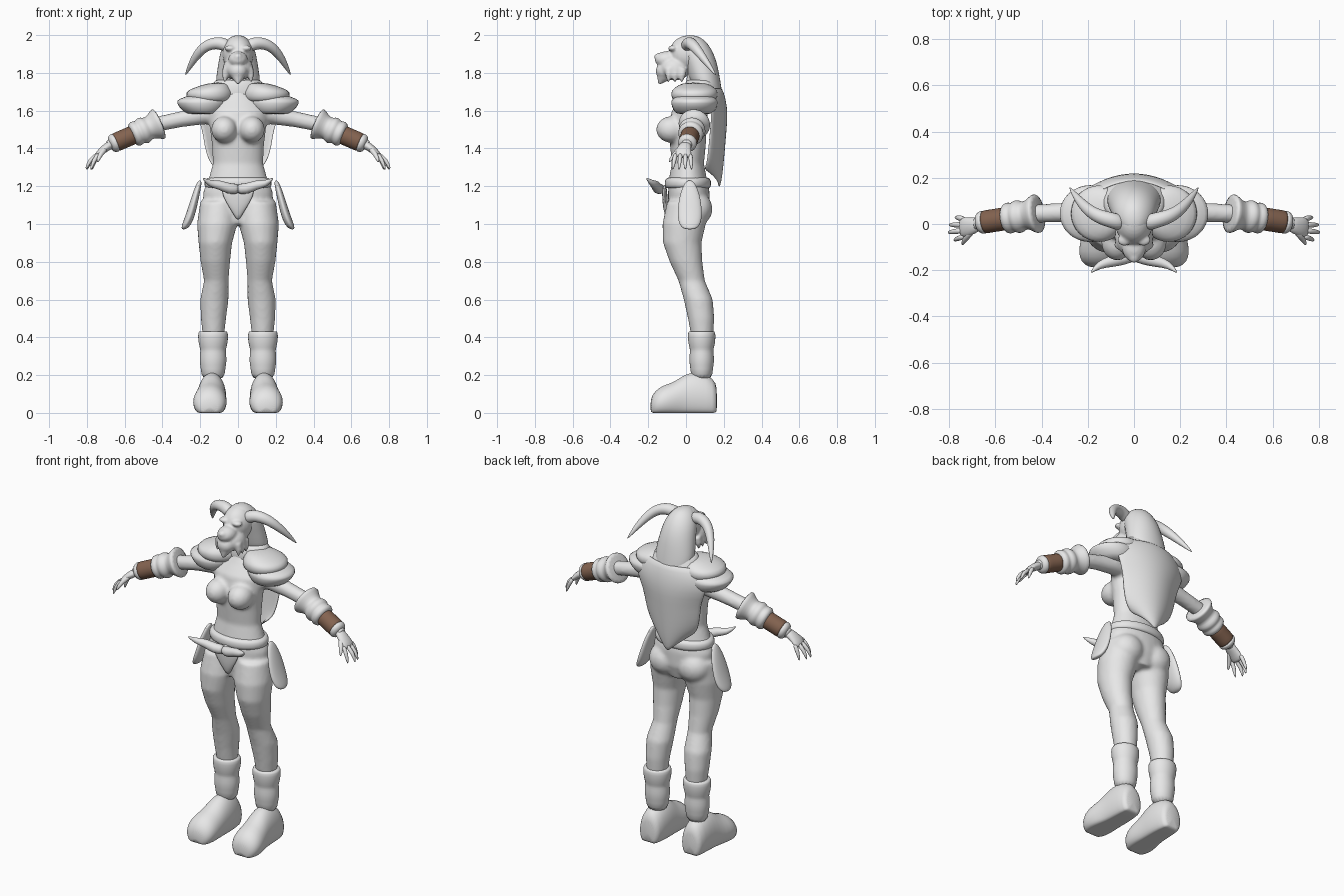
import bpy, bmesh, math
from mathutils import Vector, Matrix

default = bpy.data.objects.get("Cube")
if default:
    bpy.data.objects.remove(default, do_unlink=True)

X, Y, Z = Vector((1, 0, 0)), Vector((0, 1, 0)), Vector((0, 0, 1))


def make_material(name, colour):
    mat = bpy.data.materials.new(name)
    mat.use_nodes = True
    mat.diffuse_color = colour
    shader = next(n for n in mat.node_tree.nodes if n.type == 'BSDF_PRINCIPLED')
    shader.inputs["Base Color"].default_value = colour
    return mat


GREY = make_material("pale grey", (.8, .8, .8, 1))
BROWN = make_material("leather brown", (.23, .125, .08, 1))


def loft(bm, sections, axis=None, sides=16):
    """Skin elliptical rings (x, y, z, radius a, radius b); without an axis they follow the path."""
    centres = [Vector(s[:3]) for s in sections]
    rings = []
    for i, (centre, section) in enumerate(zip(centres, sections)):
        after = centres[min(i + 1, len(centres) - 1)]
        before = centres[max(i - 1, 0)]
        along = axis or (after - before).normalized()
        ref = X if axis else Y
        u = (ref - along * ref.dot(along)).normalized()
        v = along.cross(u)
        ring = []
        for k in range(sides):
            t = math.tau * k / sides
            ring.append(bm.verts.new(centre + u * section[3] * math.cos(t) + v * section[4] * math.sin(t)))
        rings.append(ring)
    for low, high in zip(rings, rings[1:]):
        for k in range(sides):
            j = (k + 1) % sides
            bm.faces.new((low[k], low[j], high[j], high[k]))
    bm.faces.new(rings[0][::-1])
    bm.faces.new(rings[-1])


def tube(bm, points, radii, sides=12):
    loft(bm, [(*p, r, r) for p, r in zip(points, radii)], sides=sides)


def ball(bm, centre, radii):
    matrix = Matrix.Translation(centre) @ Matrix.Diagonal((*radii, 1))
    bmesh.ops.create_uvsphere(bm, u_segments=24, v_segments=16, radius=1, matrix=matrix)


def finish(name, bm, mat=GREY, mirror=False, voxel=0, subsurf=1, thick=0):
    bmesh.ops.recalc_face_normals(bm, faces=bm.faces[:])
    mesh = bpy.data.meshes.new(name)
    bm.to_mesh(mesh)
    bm.free()
    mesh.materials.append(mat)
    mesh.shade_smooth()
    obj = bpy.data.objects.new(name, mesh)
    bpy.context.collection.objects.link(obj)
    if mirror:
        obj.modifiers.new("mirror", 'MIRROR').use_mirror_merge = False
    if thick:
        solid = obj.modifiers.new("thickness", 'SOLIDIFY')
        solid.thickness, solid.offset = thick, 0
    if voxel:
        remesh = obj.modifiers.new("blend", 'REMESH')
        remesh.mode, remesh.voxel_size, remesh.use_smooth_shade = 'VOXEL', voxel, True
        relax = obj.modifiers.new("relax", 'SMOOTH')
        relax.factor, relax.iterations = .5, 5
    elif subsurf:
        sub = obj.modifiers.new("round", 'SUBSURF')
        sub.levels = sub.render_levels = subsurf
    return obj


def simple(name, sections, axis=None, **options):
    bm = bmesh.new()
    loft(bm, sections, axis)
    return finish(name, bm, **options)


def arm_at(x):
    """Point on the forearm axis."""
    d = x - .42
    return (x, .045 - .16 * d, 1.53 - .43 * d)


# Body: torso, bust, seat, legs and arms blended into one skin
body = bmesh.new()
torso = [(1, .1, .01, .09), (1.08, .185, .015, .11), (1.17, .185, .015, .11),
         (1.24, .155, .01, .1), (1.32, .133, .01, .085), (1.42, .138, .01, .095),
         (1.52, .15, .01, .1), (1.6, .16, .02, .095), (1.66, .12, .04, .07),
         (1.7, .06, .05, .055), (1.84, .05, .06, .05)]
loft(body, [(0, y, z, a, b) for z, a, y, b in torso], Z, 32)
ball(body, (.073, -.078, 1.5), (.069, .08, .07))
ball(body, (.095, .055, 1.08), (.095, .085, .09))
loft(body, [(.1, .01, 1.12, .1, .11), (.11, -.01, 1, .107, .115), (.12, -.02, .9, .089, .102),
            (.12, 0, .8, .078, .087), (.115, .03, .7, .065, .07), (.125, .065, .6, .075, .077),
            (.13, .08, .5, .067, .07), (.13, .085, .42, .058, .06), (.13, .085, .3, .05, .05)], Z, 24)
tube(body, [(.12, .04, 1.59), (.2, .05, 1.575), (.3, .05, 1.555), arm_at(.42), arm_at(.55), arm_at(.69)],
     [.06, .05, .042, .04, .037, .03], 20)
finish("body", body, mirror=True, voxel=.011)

# Hands with four fingers and a thumb
hand = bmesh.new()
loft(hand, [(*arm_at(.66), .028, .025), (.7, -.01, 1.405, .037, .022),
            (.735, -.014, 1.375, .045, .018), (.755, -.015, 1.35, .04, .012)])
for i, reach in enumerate((.775, .8, .805, .78)):
    y = .022 - .025 * i
    tube(hand, [(.735, y, 1.375), (reach - .015, y * 1.2, 1.335), (reach, y * 1.35, 1.285)], [.013, .012, .005])
tube(hand, [(.695, -.02, 1.405), (.73, -.062, 1.37), (.745, -.092, 1.325)], [.018, .014, .006])
finish("hand", hand, mirror=True)

# Arm guards: flared upper guard, leather band, wrist cuff
guard = [(.41, .086), (.425, .09), (.45, .07), (.475, .058), (.49, .073), (.51, .074),
         (.522, .062), (.535, .07), (.553, .068), (.565, .048)]
simple("arm_guard", [(*arm_at(x), r, r) for x, r in guard], mirror=True)
simple("wrist_band", [(*arm_at(x), .051, .051) for x in (.555, .56, .6, .645, .65)], mirror=True, mat=BROWN)
simple("wrist_cuff", [(*arm_at(x), r, r) for x, r in ((.642, .045), (.65, .053), (.665, .05), (.68, .035))],
       mirror=True)

# Boots: folded shaft and rounded foot flattened on the ground
shaft = [(.17, .062), (.24, .066), (.27, .074), (.32, .07), (.335, .068), (.36, .077), (.41, .083),
         (.435, .077), (.43, .06)]
simple("boot_shaft", [(.132, .083, z, r, r * .92) for z, r in shaft], Z, mirror=True)
foot = bmesh.new()
for_foot = [(.165, .14, .13, .05), (.15, .14, .18, .066), (.06, .137, .22, .077), (-.01, .14, .2, .077),
            (-.06, .145, .16, .085), (-.12, .15, .145, .092), (-.165, .15, .115, .08), (-.19, .15, .07, .045)]
loft(foot, [(x, y, top * .4, a, top * .62) for y, x, top, a in for_foot], Y, 24)
for vert in foot.verts:
    vert.co.z = max(vert.co.z, 0)
finish("boot_foot", foot, mirror=True)

# Head: skull, muzzle, brows, jaw and pointed beard
head = bmesh.new()
ball(head, (0, .01, 1.9), (.083, .1, .098))
ball(head, (0, -.06, 1.825), (.08, .085, .065))
ball(head, (0, -.1, 1.87), (.052, .065, .045))
ball(head, (0, -.145, 1.885), (.024, .024, .02))
ball(head, (.042, -.07, 1.93), (.03, .025, .016))
ball(head, (0, -.115, 1.81), (.05, .045, .045))
tube(head, [(0, -.1, 1.82), (0, -.125, 1.775), (0, -.142, 1.74)], [.045, .034, .006])
for i in range(3):
    y = -.02 - .035 * i
    tube(head, [(.058, y, 1.82), (.068, y, 1.785), (.07, y - .005, 1.75)], [.025, .018, .005])
finish("head", head, mirror=True, voxel=.007)

# Mane covering the back of the head, ending in a point
mane = [(1.61, .01, .19, .015), (1.66, .085, .155, .04), (1.72, .122, .11, .08), (1.78, .118, .095, .085),
        (1.86, .105, .075, .09), (1.93, .092, .045, .092), (1.98, .06, .025, .07), (2, .02, .02, .03)]
simple("mane", [(0, y, z, a, b) for z, a, y, b in mane], Z)

# Horns sweeping out, back and down
horn = bmesh.new()
tube(horn, [(.045, 0, 1.935), (.09, .015, 1.96), (.15, .03, 1.955), (.2, .06, 1.92), (.245, .11, 1.855),
            (.28, .16, 1.785)], [.035, .036, .032, .027, .018, .003])
finish("horn", horn, mirror=True, subsurf=2)

# Layered shoulder plates
upper = [(1.645, .14, .09, .095), (1.655, .15, .122, .122), (1.7, .152, .132, .13), (1.72, .14, .1, .11),
         (1.75, .1, .05, .065)]
lower = [(1.58, .18, .08, .085), (1.59, .185, .105, .11), (1.645, .19, .145, .132), (1.66, .19, .13, .12),
         (1.69, .16, .08, .09)]
for name, rings in (("upper_shoulder_plate", upper), ("lower_shoulder_plate", lower)):
    simple(name, [(x, .045, z, a, b) for z, x, a, b in rings], Z, mirror=True)

# Collar behind the neck
collar = [(1.6, .2, .1, .1), (1.68, .19, .095, .11), (1.73, .14, .085, .095), (1.765, .125, .085, .085),
          (1.76, .1, .085, .065)]
simple("collar", [(0, y, z, a, b) for z, a, y, b in collar], Z)

# Cape: curved sheet narrowing to a point
cape = bmesh.new()
rows = [(1.72, .2, .185), (1.66, .24, .205), (1.58, .225, .215), (1.5, .19, .208), (1.4, .18, .2),
        (1.31, .16, .192), (1.25, .135, .185), (1.19, .1, .175)]
grid = []
for i, (z, width, back) in enumerate(rows):
    drop = i / (len(rows) - 1)
    line = []
    for k in range(-6, 7):
        u = k / 6
        line.append(cape.verts.new((u * width, back - .08 * u * u, z + .1 * abs(u) * drop ** 3)))
    grid.append(line)
for a, b in zip(grid, grid[1:]):
    for k in range(len(a) - 1):
        cape.faces.new((a[k], a[k + 1], b[k + 1], b[k]))
finish("cape", cape, thick=.014)

# Belt with horned buckle, front flap and hip plates
simple("belt", [(0, .01, z, a, a * .69) for z, a in ((1.185, .165), (1.195, .18), (1.22, .184), (1.24, .176),
                                                     (1.25, .15))], Z)
tusk = bmesh.new()
tube(tusk, [(-.01, -.13, 1.185), (.05, -.15, 1.185), (.1, -.163, 1.21), (.15, -.175, 1.212),
            (.188, -.212, 1.245)], [.03, .03, .025, .019, .003])
finish("buckle_horn", tusk, mirror=True)
simple("front_flap", [(0, y, z, a, .014) for z, a, y in ((1.21, .1, -.115), (1.14, .08, -.112), (1.08, .042, -.108),
                                                         (1.02, .006, -.09))], Z)
simple("hip_plate", [(x, .02, z, a, b) for z, x, a, b in
                     ((1.235, .2, .012, .02), (1.16, .222, .02, .055), (1.06, .248, .025, .068),
                      (1, .27, .026, .06), (.97, .288, .014, .032))], Z, mirror=True, subsurf=2)
